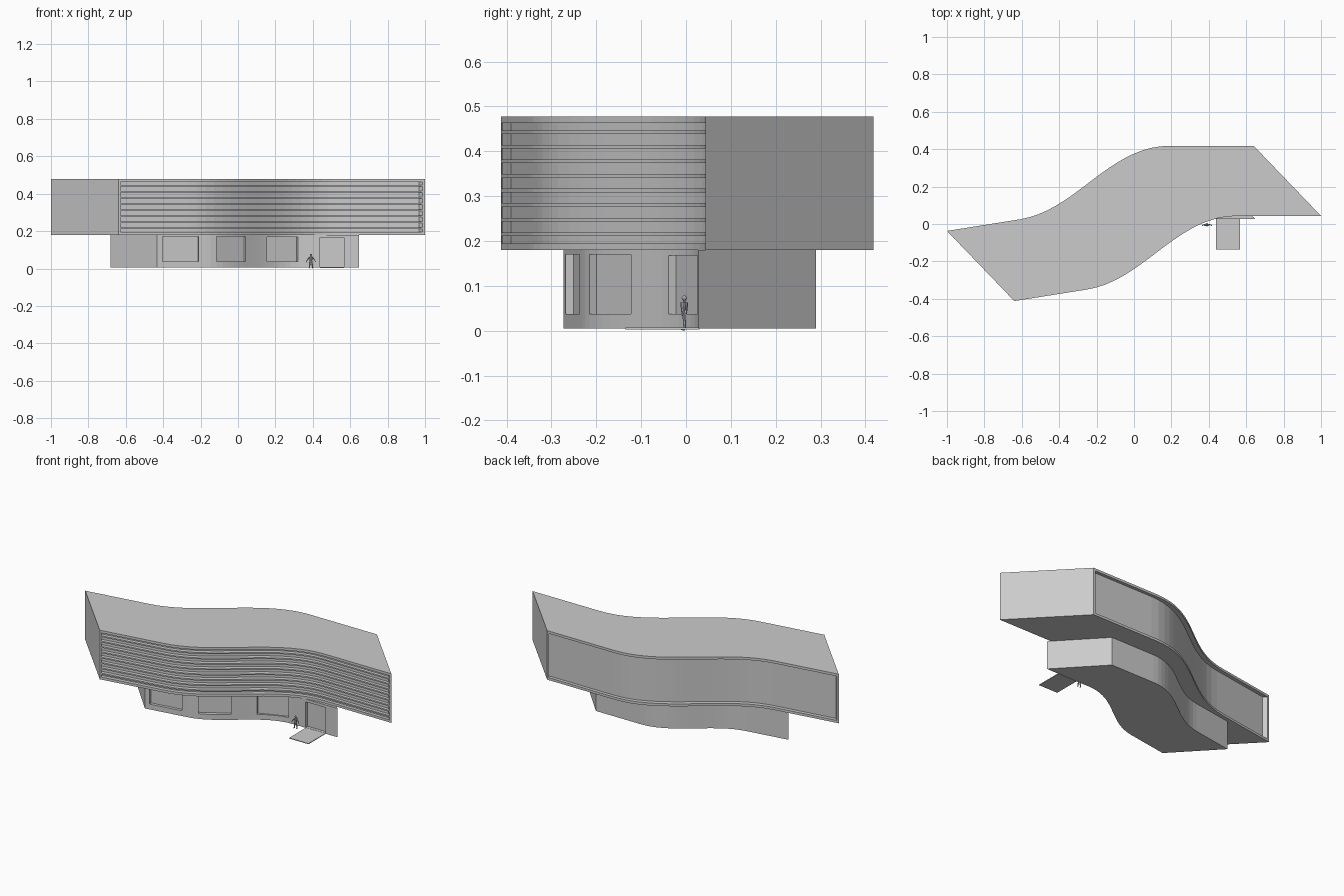
import bpy, bmesh, math
from mathutils import Vector, Matrix

if "Cube" in bpy.data.objects:
    bpy.data.objects.remove(bpy.data.objects["Cube"])

# One plain finish for everything
grey = bpy.data.materials.new("plain_grey")
grey.use_nodes = True
grey.diffuse_color = (0.6, 0.6, 0.6, 1)
grey.node_tree.nodes["Principled BSDF"].inputs["Base Color"].default_value = (0.6, 0.6, 0.6, 1)


def finish(name, bm):
    bmesh.ops.recalc_face_normals(bm, faces=bm.faces)
    mesh = bpy.data.meshes.new(name)
    bm.to_mesh(mesh)
    bm.free()
    mesh.materials.append(grey)
    ob = bpy.data.objects.new(name, mesh)
    bpy.context.collection.objects.link(ob)
    return ob


def prism(name, outline, z0, z1):
    """Extrude a flat outline from z0 to z1."""
    bm = bmesh.new()
    face = bm.faces.new([bm.verts.new((p.x, p.y, z0)) for p in outline])
    top = bmesh.ops.extrude_face_region(bm, geom=[face])["geom"]
    verts = [g for g in top if isinstance(g, bmesh.types.BMVert)]
    bmesh.ops.translate(bm, verts=verts, vec=(0, 0, z1 - z0))
    return finish(name, bm)


def ribbon(name, path, depth, t0, t1, z0, z1):
    """Prism swept from a plan path across part of the depth vector."""
    near = [p + depth * t0 for p in path]
    far = [p + depth * t1 for p in path]
    return prism(name, near + far[::-1], z0, z1)


# S-shaped plan line of the front
start, bend_a = Vector((-0.64, -0.412)), Vector((-0.25, -0.35))
bend_b, end = Vector((0.55, 0.043)), Vector((1.0, 0.043))
handle_a, handle_b = Vector((0.05, -0.303)), Vector((0.23, 0.043))
SEGMENTS = 18
curve = []
for i in range(SEGMENTS + 1):
    t = i / SEGMENTS
    s = 1 - t
    curve.append(bend_a * s**3 + handle_a * 3 * s * s * t
                 + handle_b * 3 * s * t * t + bend_b * t**3)
inner_start = start.lerp(bend_a, 0.03)
inner_end = end.lerp(bend_b, 0.03)
front = [start] + curve + [end]
inner = [inner_start] + curve + [inner_end]
depth = Vector((-0.36, 0.375))

# Upper storey: roof, floor and end walls frame a recessed core
BASE, TOP, RIM, RECESS = 0.18, 0.478, 0.015, 0.052
low, high = BASE + RIM, TOP - RIM
ribbon("roof_slab", front, depth, 0, 1, high, TOP)
ribbon("floor_slab", front, depth, 0, 1, BASE, low)
ribbon("right_end_wall", [start, inner_start], depth, 0, 1, low, high)
ribbon("left_end_wall", [inner_end, end], depth, 0, 1, low, high)
ribbon("upper_core", inner, depth, RECESS, 1 - RECESS, low, high)

# Horizontal louvres across the front
for i in range(8):
    z = 0.2155 + 0.0324 * i
    ribbon(f"louvre_{i + 1}", inner, depth, 0, RECESS, z - 0.004, z + 0.004)

# Ground storey follows the same line at a smaller scale
wall = [p * 0.66 + Vector((-0.012, -0.001)) for p in front]
ground = ribbon("ground_storey", wall, Vector((-0.246, 0.263)), 0, 1, 0.005, BASE)


def wall_point(x):
    for a, b in zip(wall, wall[1:]):
        if a.x <= x <= b.x:
            return a.lerp(b, (x - a.x) / (b.x - a.x))


# Recessed windows and doorway
openings = [(-0.405, -0.21, 0.037, 0.17), (-0.115, 0.04, 0.037, 0.17),
            (0.155, 0.32, 0.037, 0.168), (0.435, 0.57, 0.008, 0.163)]
for x0, x1, z0, z1 in openings:
    a, b = wall_point(x0), wall_point(x1)
    along = (b - a).normalized()
    inward = Vector((-along.y, along.x))
    cutter = ribbon("opening_cutter", [a, b], inward, -0.05, 0.018, z0, z1)
    cutter.hide_render = True
    mod = ground.modifiers.new("opening", "BOOLEAN")
    mod.operation, mod.solver, mod.object = "DIFFERENCE", "EXACT", cutter
    bpy.context.view_layer.objects.active = ground
    bpy.ops.object.modifier_apply(modifier=mod.name)
    bpy.data.objects.remove(cutter)

# Entrance path
path_edge = [Vector((0.438, -0.135)), Vector((0.568, -0.135))]
ribbon("entrance_path", path_edge, Vector((0, 0.165)), 0, 1, 0.003, 0.007)

# Standing figure
bm = bmesh.new()


def limb(a, b, r0, r1):
    a, b = Vector(a), Vector(b)
    turn = (b - a).to_track_quat("Z", "Y").to_matrix().to_4x4()
    bmesh.ops.create_cone(bm, cap_ends=True, segments=8, radius1=r0, radius2=r1,
                          depth=(b - a).length,
                          matrix=Matrix.Translation((a + b) / 2) @ turn)


limb((0, 0, 0.035), (0, 0, 0.061), 0.006, 0.009)
limb((0, 0, 0.06), (0, 0, 0.067), 0.003, 0.003)
bmesh.ops.create_icosphere(bm, subdivisions=2, radius=0.006,
                           matrix=Matrix.Translation((0, 0, 0.071)))
for side in (-1, 1):
    limb((side * 0.004, 0, 0.038), (side * 0.009, 0.001, 0.002), 0.0045, 0.0025)
    limb((side * 0.009, 0.002, 0), (side * 0.01, -0.007, 0.002), 0.002, 0.002)
    limb((side * 0.008, 0, 0.059), (side * 0.019, 0, 0.045), 0.003, 0.0025)
    limb((side * 0.019, 0, 0.045), (side * 0.025, -0.004, 0.032), 0.0025, 0.002)
low_z = min(v.co.z for v in bm.verts)
bmesh.ops.translate(bm, verts=bm.verts, vec=(0.39, -0.004, -low_z))
finish("standing_figure", bm)
